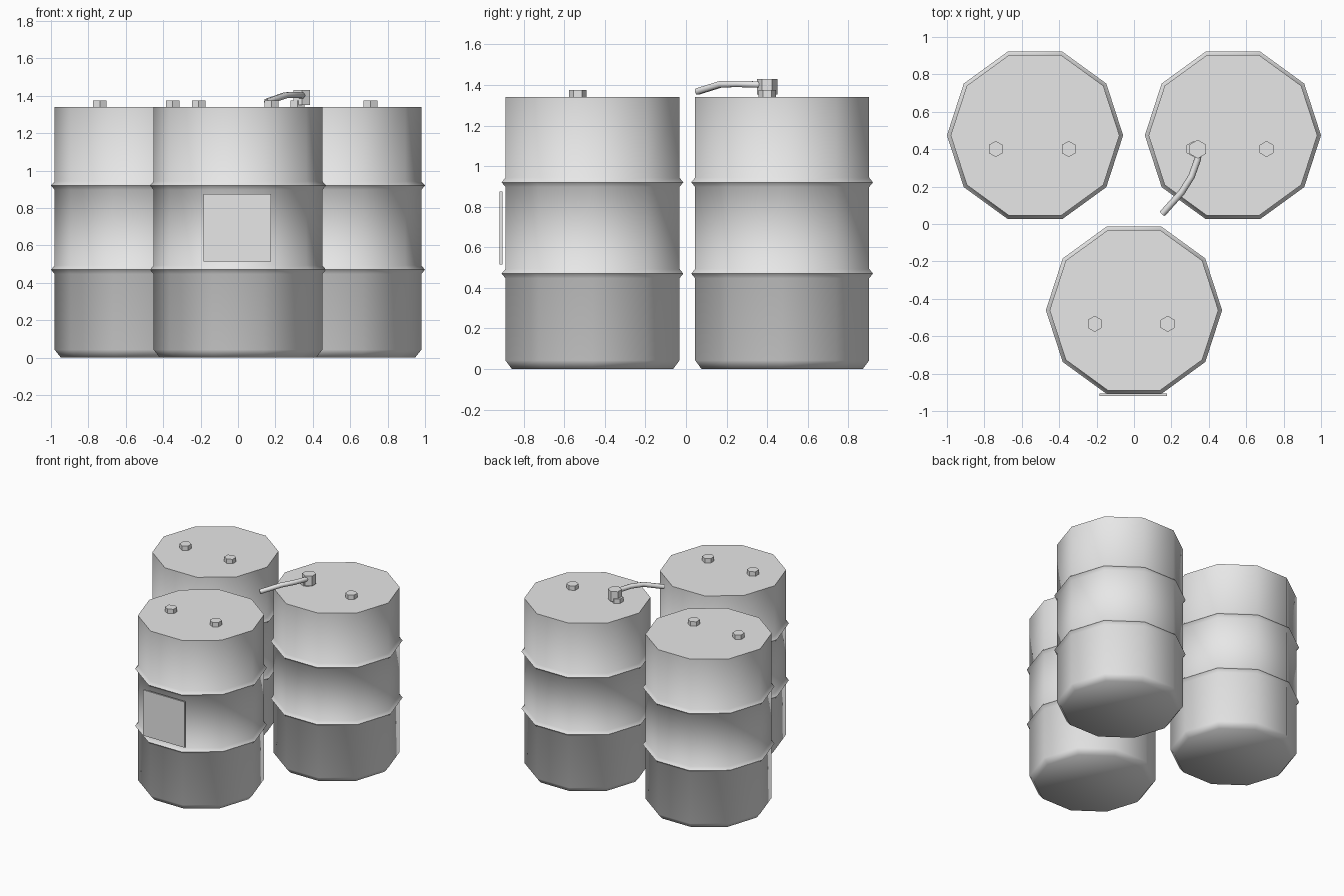
import bpy, bmesh, math
from mathutils import Vector

if "Cube" in bpy.data.objects:
    bpy.data.objects.remove(bpy.data.objects["Cube"])

grey = bpy.data.materials.new("light_grey")
grey.diffuse_color = (0.8, 0.8, 0.8, 1)
grey.use_nodes = True
grey.node_tree.nodes["Principled BSDF"].inputs["Base Color"].default_value = grey.diffuse_color


def finish(bm, name, angle=60):
    """Turn a bmesh into a named, grey, smooth-by-angle object."""
    bmesh.ops.recalc_face_normals(bm, faces=bm.faces)
    mesh = bpy.data.meshes.new(name)
    bm.to_mesh(mesh)
    bm.free()
    mesh.materials.append(grey)
    obj = bpy.data.objects.new(name, mesh)
    bpy.context.collection.objects.link(obj)
    bpy.ops.object.select_all(action='DESELECT')
    obj.select_set(True)
    bpy.context.view_layer.objects.active = obj
    bpy.ops.object.shade_smooth_by_angle(angle=math.radians(angle))
    return obj


def bridge(bm, loops):
    """Skin a list of vertex rings and close both ends."""
    n = len(loops[0])
    for a, b in zip(loops, loops[1:]):
        for i in range(n):
            j = (i + 1) % n
            bm.faces.new((a[i], a[j], b[j], b[i]))
    bm.faces.new(loops[0])
    bm.faces.new(loops[-1])


def lathe(name, x, y, profile, sides, turn=0, angle=60):
    """Sweep a (radius, height) profile around a vertical axis."""
    bm = bmesh.new()
    loops = []
    for r, z in profile:
        angles = [turn + 2 * math.pi * i / sides for i in range(sides)]
        loops.append([bm.verts.new((x + r * math.cos(a), y + r * math.sin(a), z))
                      for a in angles])
    bridge(bm, loops)
    return finish(bm, name, angle)


# Drum wall: chamfered foot, two rolled ridges, flat lid
R = 0.451
drum_profile = [(0.418, 0.005), (R, 0.042)]
for z in (0.47, 0.92):
    drum_profile += [(R, z - 0.023), (0.471, z), (R, z + 0.023)]
drum_profile.append((R, 1.34))
drum_profile[0] = (0.418, 0.0)

drums = {"left": (-0.529, 0.474), "right": (0.529, 0.474), "front": (0.0, -0.461)}
for label, (x, y) in drums.items():
    lathe(label + "_drum", x, y, drum_profile, 10)
    # Two hexagonal bungs on each lid
    for side, dx in (("a", -0.21), ("b", 0.18)):
        lathe(f"{label}_bung_{side}", x + dx, y - 0.073,
              [(0.043, 1.335), (0.043, 1.375)], 6, math.pi / 6, 40)

# Pump head above the right drum's bung
lathe("pump_head", 0.341, 0.4, [(0.05, 1.352), (0.05, 1.43)], 6, math.pi / 6, 40)

# Bent spout leaving the pump head
path = [Vector(p) for p in ((0.345, 0.38, 1.402), (0.34, 0.345, 1.402),
                            (0.308, 0.255, 1.405), (0.255, 0.17, 1.403),
                            (0.152, 0.055, 1.367))]
bm = bmesh.new()
loops = []
for i, p in enumerate(path):
    d = (path[min(i + 1, len(path) - 1)] - path[max(i - 1, 0)]).normalized()
    side = d.cross(Vector((0, 0, 1))).normalized()
    up = side.cross(d)
    ring = [2 * math.pi * k / 6 for k in range(6)]
    loops.append([bm.verts.new(p + 0.018 * (math.cos(a) * side + math.sin(a) * up))
                  for a in ring])
bridge(bm, loops)
finish(bm, "spout", 70)

# Square label plate on the front drum
bm = bmesh.new()
bmesh.ops.create_cube(bm, size=1)
for v in bm.verts:
    v.co = (v.co.x * 0.36 - 0.004, v.co.y * 0.013 - 0.912, v.co.z * 0.36 + 0.695)
finish(bm, "label_plate", 30)
